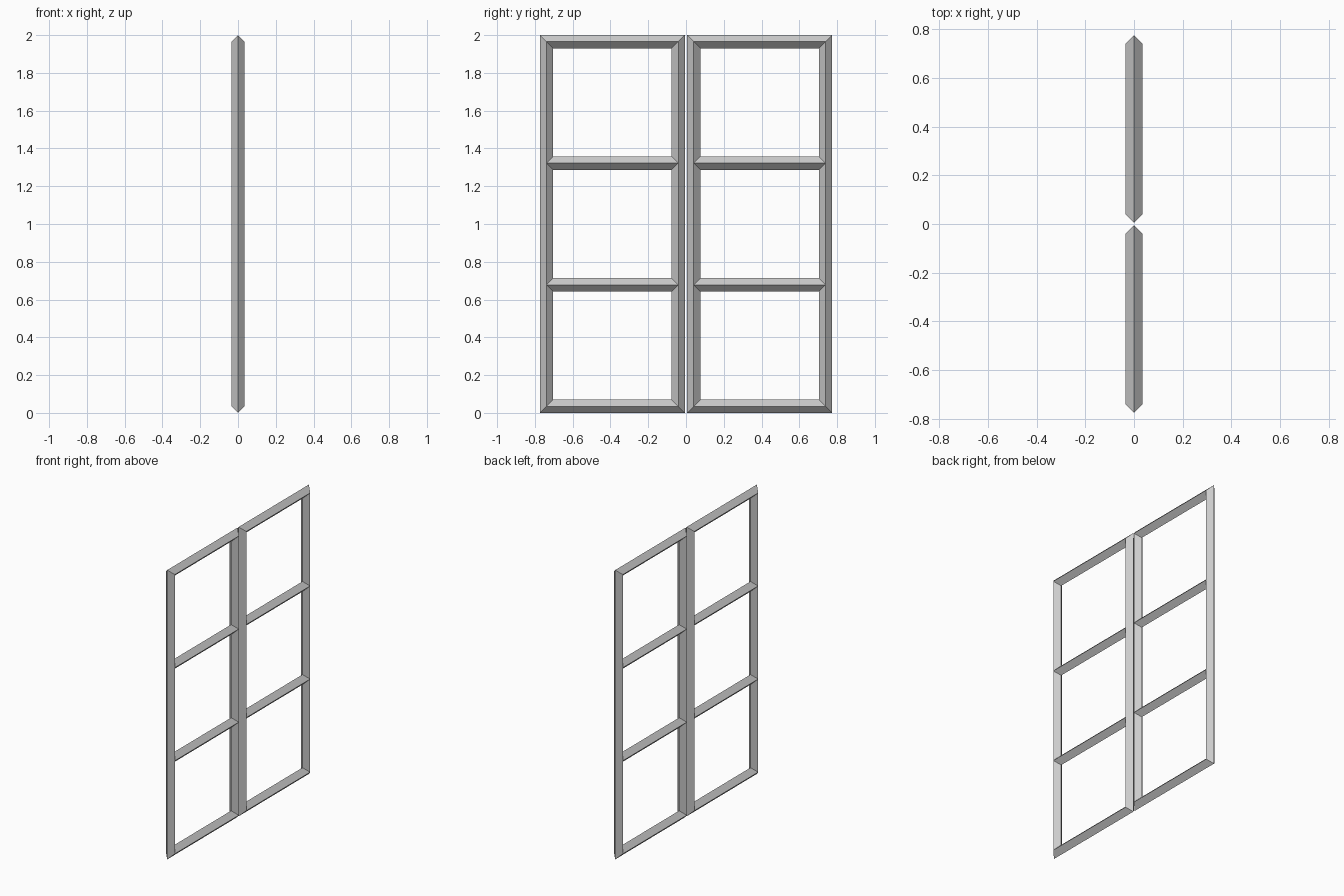
import bpy, bmesh

if "Cube" in bpy.data.objects:
    bpy.data.objects.remove(bpy.data.objects["Cube"])

R = 0.035             # half width of the diamond section
Y_IN, Y_OUT = 0.006, 0.774
HEIGHT = 2.0
SECTION = [(R, 0), (0, R), (-R, 0), (0, -R)]   # (outward offset, x)


def make_object(name, bm):
    bmesh.ops.recalc_face_normals(bm, faces=bm.faces)
    mesh = bpy.data.meshes.new(name)
    bm.to_mesh(mesh)
    bm.free()
    obj = bpy.data.objects.new(name, mesh)
    bpy.context.collection.objects.link(obj)


def bridge(bm, a, b):
    for i in range(4):
        j = (i + 1) % 4
        bm.faces.new((a[i], a[j], b[j], b[i]))


def frame(name, y0, y1):
    # mitred rectangular loop of a diamond section
    bm = bmesh.new()
    cy, cz = (y0 + y1) / 2, HEIGHT / 2
    hy, hz = (y1 - y0) / 2 - R, HEIGHT / 2 - R
    rings = [[bm.verts.new((x, cy + sy * (hy + o), cz + sz * (hz + o)))
              for o, x in SECTION]
             for sy, sz in ((-1, -1), (1, -1), (1, 1), (-1, 1))]
    for k in range(4):
        bridge(bm, rings[k], rings[(k + 1) % 4])
    make_object(name, bm)


def crossbar(name, y0, y1, z):
    # diamond bar running between the ridges of the uprights
    bm = bmesh.new()
    a, b = [[bm.verts.new((x, y, z + o)) for o, x in SECTION]
            for y in (y0 + R, y1 - R)]
    bridge(bm, a, b)
    bm.faces.new(a)
    bm.faces.new(b)
    make_object(name, bm)


# two window leaves side by side
for side, y0, y1 in (("left", -Y_OUT, -Y_IN), ("right", Y_IN, Y_OUT)):
    frame(side + "_window_frame", y0, y1)
    for n in (1, 2):
        crossbar(f"{side}_crossbar_{n}", y0, y1, R + (HEIGHT - 2 * R) * n / 3)
